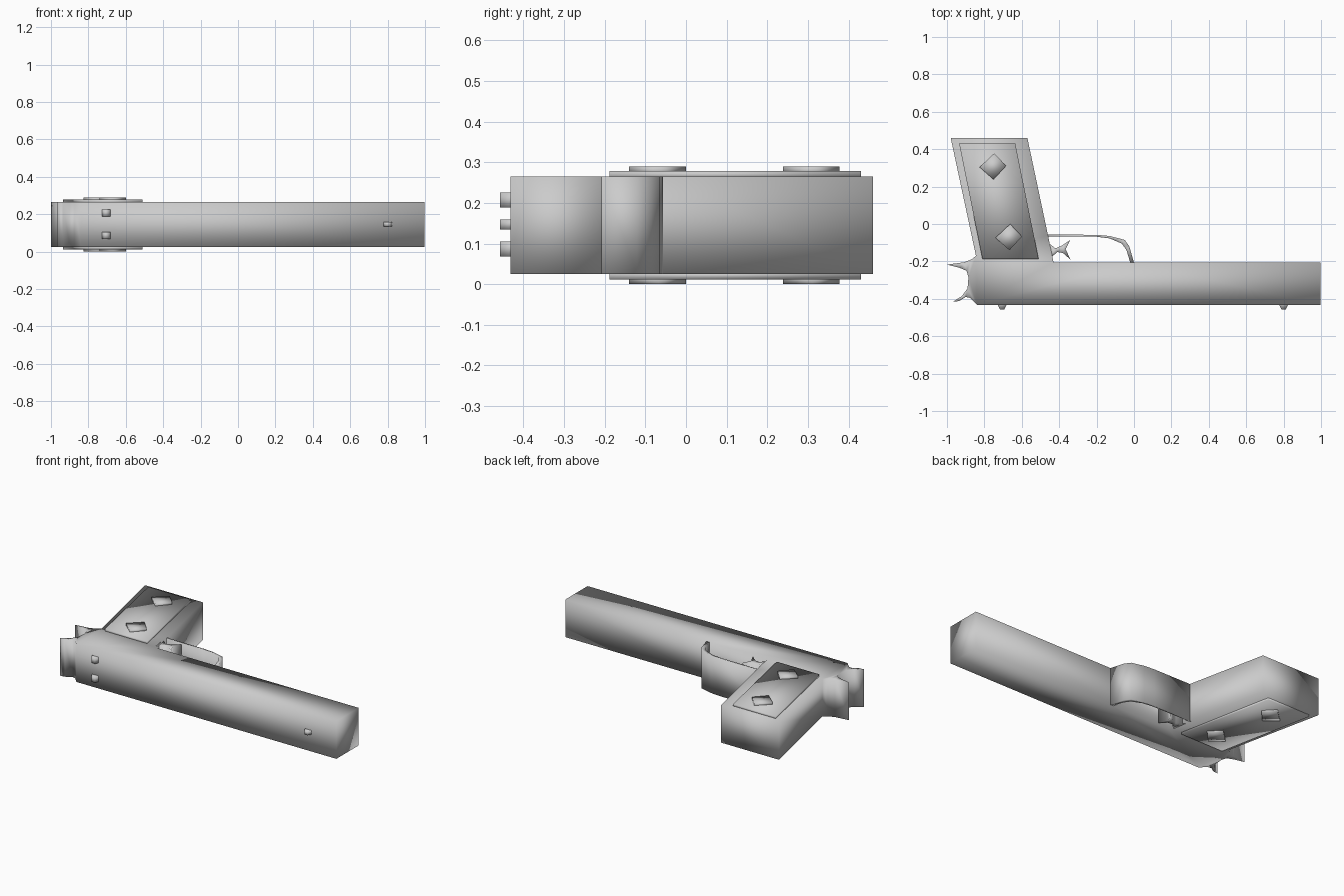
import bpy, bmesh

if "Cube" in bpy.data.objects:
    bpy.data.objects.remove(bpy.data.objects["Cube"])

Z0, Z1 = 0.025, 0.265          # thickness of the main body
MID = (Z0 + Z1) / 2


def extrude(name, profile, z0, z1):
    """Solid made by extruding an XY outline from z0 to z1."""
    bm = bmesh.new()
    face = bm.faces.new([bm.verts.new((x, y, z0)) for x, y in profile])
    geo = bmesh.ops.extrude_face_region(bm, geom=[face])["geom"]
    top = [g for g in geo if isinstance(g, bmesh.types.BMVert)]
    bmesh.ops.translate(bm, verts=top, vec=(0, 0, z1 - z0))
    # triangulate the caps so the concave outlines stay clean
    bmesh.ops.triangulate(bm, faces=[f for f in bm.faces if len(f.verts) > 4])
    bmesh.ops.recalc_face_normals(bm, faces=bm.faces)
    mesh = bpy.data.meshes.new(name)
    bm.to_mesh(mesh)
    bm.free()
    mesh.polygons.foreach_set("use_smooth", [True] * len(mesh.polygons))
    obj = bpy.data.objects.new(name, mesh)
    bpy.context.collection.objects.link(obj)
    return obj


# Frame: slide, grip, rear tang and hammer in one outline
extrude("frame", [
    (-0.98, 0.46), (-0.57, 0.46), (-0.46, -0.06), (-0.43, -0.205),
    (0.0, -0.207), (0.998, -0.207), (0.998, -0.432), (-0.84, -0.432),
    (-0.875, -0.395), (-0.90, -0.39), (-0.935, -0.412), (-0.968, -0.416),
    (-0.92, -0.385), (-0.89, -0.345), (-0.885, -0.285), (-0.895, -0.25),
    (-0.93, -0.235), (-1.0, -0.217), (-0.91, -0.205), (-0.87, -0.19),
    (-0.845, -0.17)], Z0, Z1)

# Trigger guard: thin bent strip
extrude("trigger_guard", [
    (-0.47, -0.056), (-0.20, -0.058), (-0.13, -0.064), (-0.05, -0.085),
    (-0.025, -0.12), (0.0, -0.207), (-0.02, -0.207), (-0.04, -0.14),
    (-0.065, -0.105), (-0.13, -0.077), (-0.20, -0.068), (-0.47, -0.066)], Z0, Z1)

# Trigger: flared end on a narrow stem
extrude("trigger", [
    (-0.465, -0.095), (-0.42, -0.13), (-0.385, -0.115), (-0.34, -0.085),
    (-0.365, -0.135), (-0.34, -0.19), (-0.38, -0.155), (-0.41, -0.15),
    (-0.45, -0.185)], Z0, Z1)

# Grip panels and diamond screws on both sides
panel = [(-0.935, 0.43), (-0.635, 0.43), (-0.51, -0.188), (-0.81, -0.188)]
diamond = [(0.008, 0.07), (0.071, 0.003), (0.004, -0.07), (-0.071, -0.004)]
for side, s in (("left", 1), ("right", -1)):
    def level(d):
        return MID + s * d
    extrude("grip_panel_" + side, panel, *sorted((level(0.115), level(0.133))))
    for i, (cx, cy) in enumerate([(-0.755, 0.308), (-0.67, -0.07)]):
        extrude(f"grip_screw_{side}_{i + 1}",
                [(cx + x, cy + y) for x, y in diamond],
                *sorted((level(0.125), level(0.145))))


# Sights: small tapered blocks on the slide
def sight(name, x, z, width):
    extrude(name, [(x - 0.025, -0.425), (x - 0.022, -0.436), (x - 0.011, -0.457),
                   (x + 0.011, -0.457), (x + 0.022, -0.436), (x + 0.025, -0.425)],
            z - width / 2, z + width / 2)


sight("front_sight", 0.80, 0.147, 0.025)
sight("rear_sight_lower", -0.705, 0.087, 0.037)
sight("rear_sight_upper", -0.705, 0.207, 0.037)
